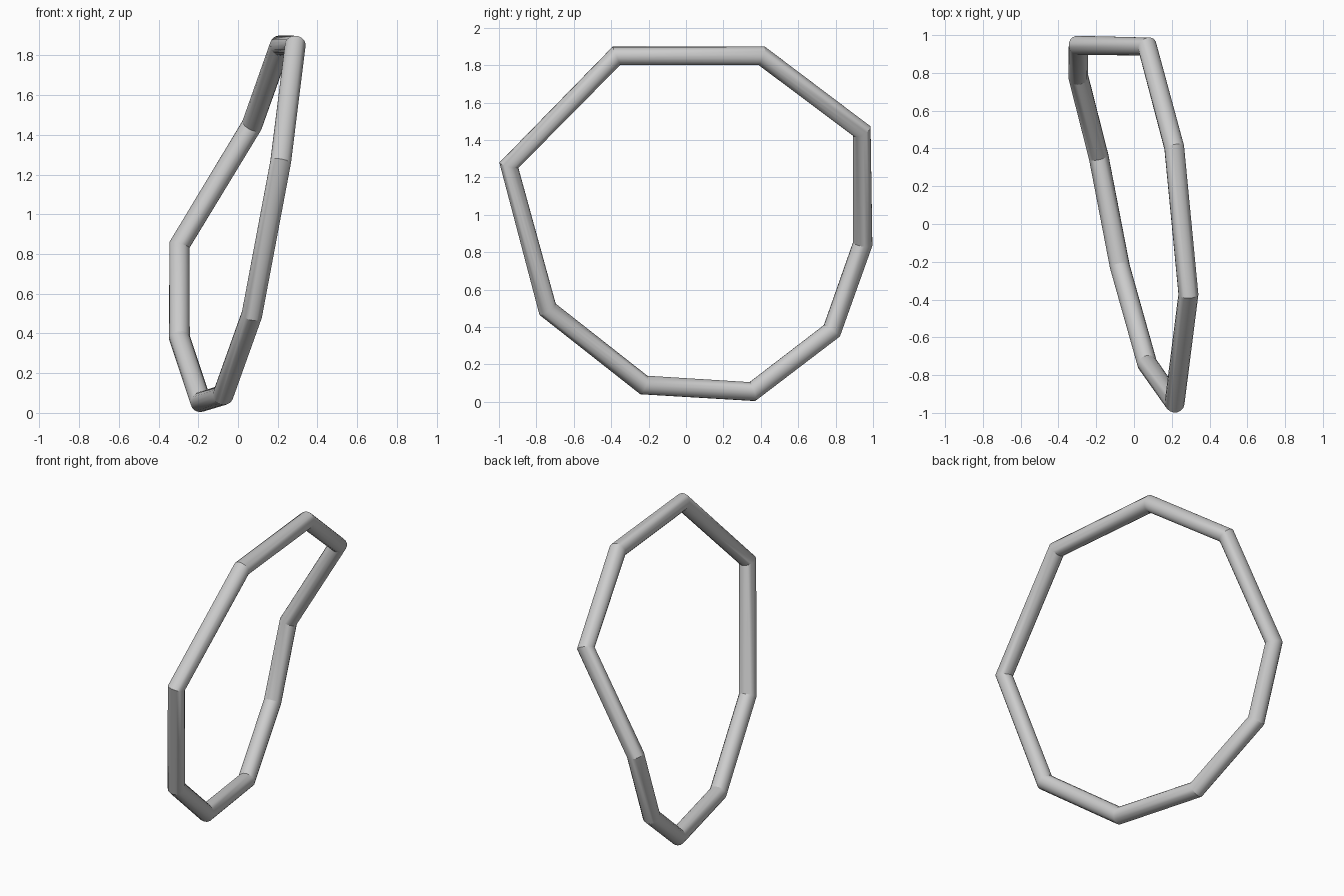
import bpy
import math

cube = bpy.data.objects.get("Cube")
if cube:
    bpy.data.objects.remove(cube, do_unlink=True)

# Plain grey finish
grey = bpy.data.materials.new("light grey")
grey.use_nodes = True
colour = (0.6, 0.6, 0.6, 1)
grey.diffuse_color = colour
grey.node_tree.nodes["Principled BSDF"].inputs["Base Color"].default_value = colour

# Corners of the bent nine-sided loop
corners = [
    (0.288, -0.372, 1.85), (0.213, 0.405, 1.85), (0.07, 0.94, 1.448),
    (-0.295, 0.945, 0.845), (-0.295, 0.78, 0.38), (-0.187, 0.355, 0.055),
    (-0.075, -0.225, 0.09), (0.07, -0.74, 0.495), (0.215, -0.947, 1.265),
]

# Round tube swept along the loop
path = bpy.data.curves.new("ring_tube", "CURVE")
path.dimensions = "3D"
path.bevel_depth = 0.053
path.bevel_resolution = 6
spline = path.splines.new("POLY")
spline.points.add(len(corners) - 1)
for point, co in zip(spline.points, corners):
    point.co = (*co, 1)
spline.use_cyclic_u = True

ring = bpy.data.objects.new("ring_tube", path)
bpy.context.collection.objects.link(ring)
bpy.ops.object.select_all(action="DESELECT")
ring.select_set(True)
bpy.context.view_layer.objects.active = ring
bpy.ops.object.convert(target="MESH")

# Smooth around the tube, crisp at the joints
ring = bpy.context.object
ring.data.materials.clear()
ring.data.materials.append(grey)
bpy.ops.object.shade_smooth_by_angle(angle=math.radians(27))
